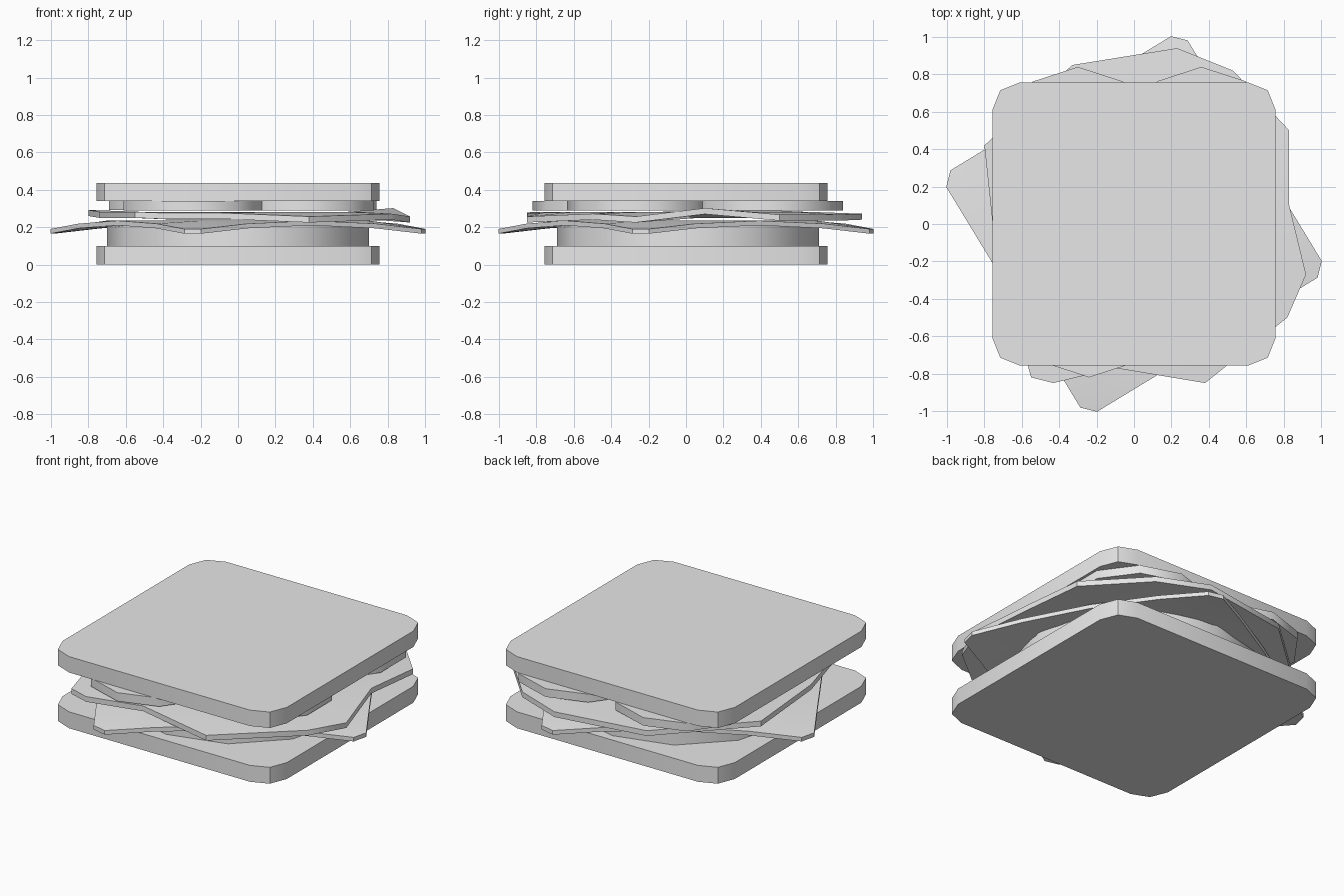
import bpy, bmesh, math

cube = bpy.data.objects.get("Cube")
if cube:
    bpy.data.objects.remove(cube)

grey = bpy.data.materials.new("light grey")
grey.use_nodes = True
colour = (0.8, 0.8, 0.8, 1)
grey.diffuse_color = colour
grey.node_tree.nodes["Principled BSDF"].inputs["Base Color"].default_value = colour


def finish(name, bm):
    """Turn a bmesh into a named object with smooth corners and sharp rims."""
    bmesh.ops.recalc_face_normals(bm, faces=bm.faces)
    mesh = bpy.data.meshes.new(name)
    bm.to_mesh(mesh)
    bm.free()
    mesh.materials.append(grey)
    obj = bpy.data.objects.new(name, mesh)
    bpy.context.collection.objects.link(obj)
    bpy.ops.object.select_all(action='DESELECT')
    obj.select_set(True)
    bpy.context.view_layer.objects.active = obj
    bpy.ops.object.shade_smooth_by_angle(angle=math.radians(40))
    return obj


def slab(name, outline, bottom, top):
    """Flat slice: an outline extruded between two heights."""
    bm = bmesh.new()
    low = [bm.verts.new((x, y, bottom)) for x, y in outline]
    high = [bm.verts.new((x, y, top)) for x, y in outline]
    bm.faces.new(low)
    bm.faces.new(high)
    for i in range(len(low)):
        j = (i + 1) % len(low)
        bm.faces.new((low[i], low[j], high[j], high[i]))
    return finish(name, bm)


def sheet(name, rim, inner_z, thickness, inner=0.7):
    """Bent leaf: flat middle with a rim that rises and droops."""
    bm = bmesh.new()
    rims = []
    for lift in (0, thickness):
        edge = [bm.verts.new((x, y, z + lift)) for x, y, z in rim]
        core = [bm.verts.new((x * inner, y * inner, inner_z + lift)) for x, y, z in rim]
        bm.faces.new(core)
        for i in range(len(rim)):
            j = (i + 1) % len(rim)
            bm.faces.new((edge[i], edge[j], core[j], core[i]))
        rims.append(edge)
    low, high = rims
    for i in range(len(rim)):
        j = (i + 1) % len(rim)
        bm.faces.new((low[i], low[j], high[j], high[i]))
    return finish(name, bm)


def four_turns(points, turn=0):
    """Repeat a corner on all four sides."""
    result = []
    for k in range(4):
        a = math.radians(turn + 90 * k)
        result += [(x * math.cos(a) - y * math.sin(a),
                    x * math.sin(a) + y * math.cos(a)) for x, y in points]
    return result


def ring(x, y, radius, sides):
    return [(x + radius * math.sin(math.tau * i / sides),
             y + radius * math.cos(math.tau * i / sides)) for i in range(sides)]


# Bread slices
bread = four_turns([(0.757, 0.61), (0.715, 0.715), (0.61, 0.757)])
slab("bottom_bread", bread, 0, 0.1)
slab("top_bread", bread, 0.34, 0.437)

# Round filling on the bottom slice
slab("patty", ring(0, 0.01, 0.7, 12), 0.1, 0.215)

# Turned square cheese with drooping corners
corner = [(0.755, 0), (0.755, 0.4), (0.755, 0.69), (0.69, 0.755), (0.4, 0.755)]
cheese = [(x, y, 0.21 - 0.17 * max(0, math.hypot(x, y) - 0.76))
          for x, y in four_turns(corner, 31.3)]
sheet("cheese", cheese, 0.21, 0.025)

# Wavy lettuce leaf
lettuce = [(0.92, -0.27, 0.225), (0.83, 0.1, 0.27), (0.83, 0.5, 0.235),
           (0.53, 0.82, 0.235), (0.23, 0.94, 0.24), (-0.33, 0.85, 0.24),
           (-0.8, 0.42, 0.26), (-0.74, -0.15, 0.25), (-0.55, -0.82, 0.25),
           (-0.43, -0.85, 0.245), (-0.1, -0.77, 0.245), (0.38, -0.85, 0.225),
           (0.82, -0.5, 0.24)]
sheet("lettuce", lettuce, 0.25, 0.032)

# Tomato slices under the top bread
for i, (x, y, r, turn) in enumerate([(-0.24, -0.43, 0.39, -1), (0.36, -0.25, 0.385, 1),
                                     (0.36, 0.44, 0.4, 1), (-0.3, 0.43, 0.41, 1)]):
    outline = [(px, y + turn * (py - y)) for px, py in ring(x, y, r, 10)]
    slab(f"tomato_slice_{i + 1}", outline, 0.288 + 0.001 * i, 0.34)
